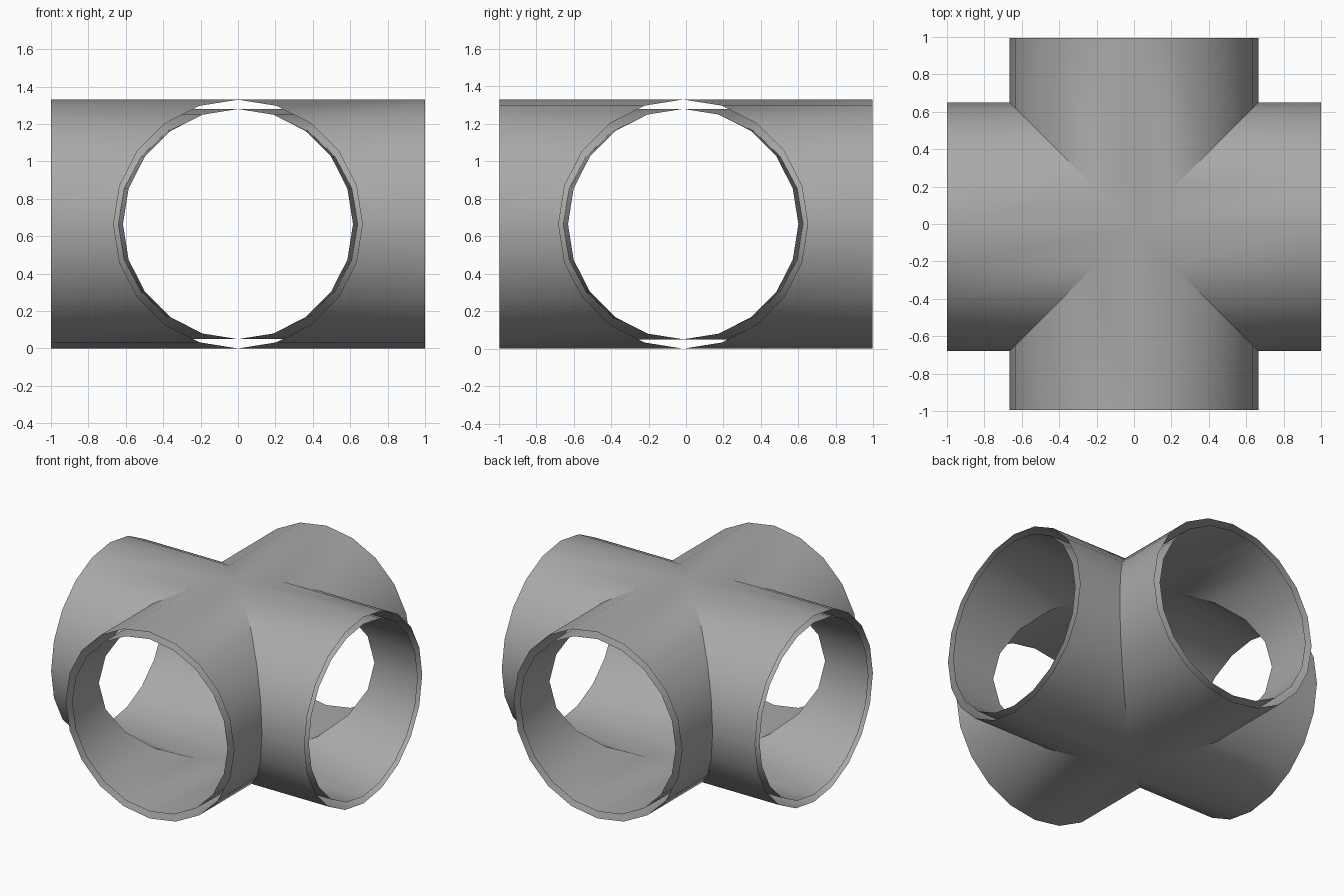
import bpy
import bmesh
from math import sin, cos, tau
from mathutils import Vector

if "Cube" in bpy.data.objects:
    bpy.data.objects.remove(bpy.data.objects["Cube"], do_unlink=True)

SIDES = 20
RADIUS = 0.665
WALL = 0.05
CENTRE = Vector((0, -0.015, RADIUS))
ARMS = [(Vector((1, 0, 0)), 1.0), (Vector((-1, 0, 0)), 1.0),
        (Vector((0, 1, 0)), 1.01), (Vector((0, -1, 0)), 0.98)]

grey = bpy.data.materials.new("pipe_grey")
grey.use_nodes = True
colour = (0.4, 0.4, 0.4, 1)
grey.diffuse_color = colour
grey.node_tree.nodes["Principled BSDF"].inputs["Base Color"].default_value = colour


def pipe_shell(name, end_radius, mitre_width, facing):
    """Four open arms that meet along diagonal mitre seams."""
    bm = bmesh.new()
    for axis, length in ARMS:
        side = axis.cross(Vector((0, 0, 1)))
        ends, seam = [], []
        for k in range(SIDES):
            s, c = sin(k * tau / SIDES), cos(k * tau / SIDES)
            up = Vector((0, 0, end_radius * c))
            ends.append(bm.verts.new(CENTRE + axis * length + side * end_radius * s + up))
            seam.append(bm.verts.new(CENTRE + (axis * abs(s) + side * s) * mitre_width + up))
        for k in range(SIDES):
            n = (k + 1) % SIDES
            face = bm.faces.new((ends[k], ends[n], seam[n], seam[k]))
            face.normal_update()
            # point the face away from the arm axis, or into the bore
            radial = face.calc_center_median() - CENTRE
            radial -= axis * radial.dot(axis)
            if face.normal.dot(radial) * facing < 0:
                face.normal_flip()
    bmesh.ops.remove_doubles(bm, verts=bm.verts, dist=0.0005)
    mesh = bpy.data.meshes.new(name)
    bm.to_mesh(mesh)
    bm.free()
    mesh.materials.append(grey)
    obj = bpy.data.objects.new(name, mesh)
    bpy.context.collection.objects.link(obj)
    bpy.ops.object.select_all(action="DESELECT")
    obj.select_set(True)
    bpy.context.view_layer.objects.active = obj
    bpy.ops.object.shade_smooth_by_angle(angle=0.6)


# Outer skin, and the bore whose seams flare slightly; the rims stay open
pipe_shell("outer_pipe_cross", RADIUS, RADIUS, 1)
pipe_shell("inner_pipe_cross", RADIUS - WALL, RADIUS - WALL / 2, -1)
